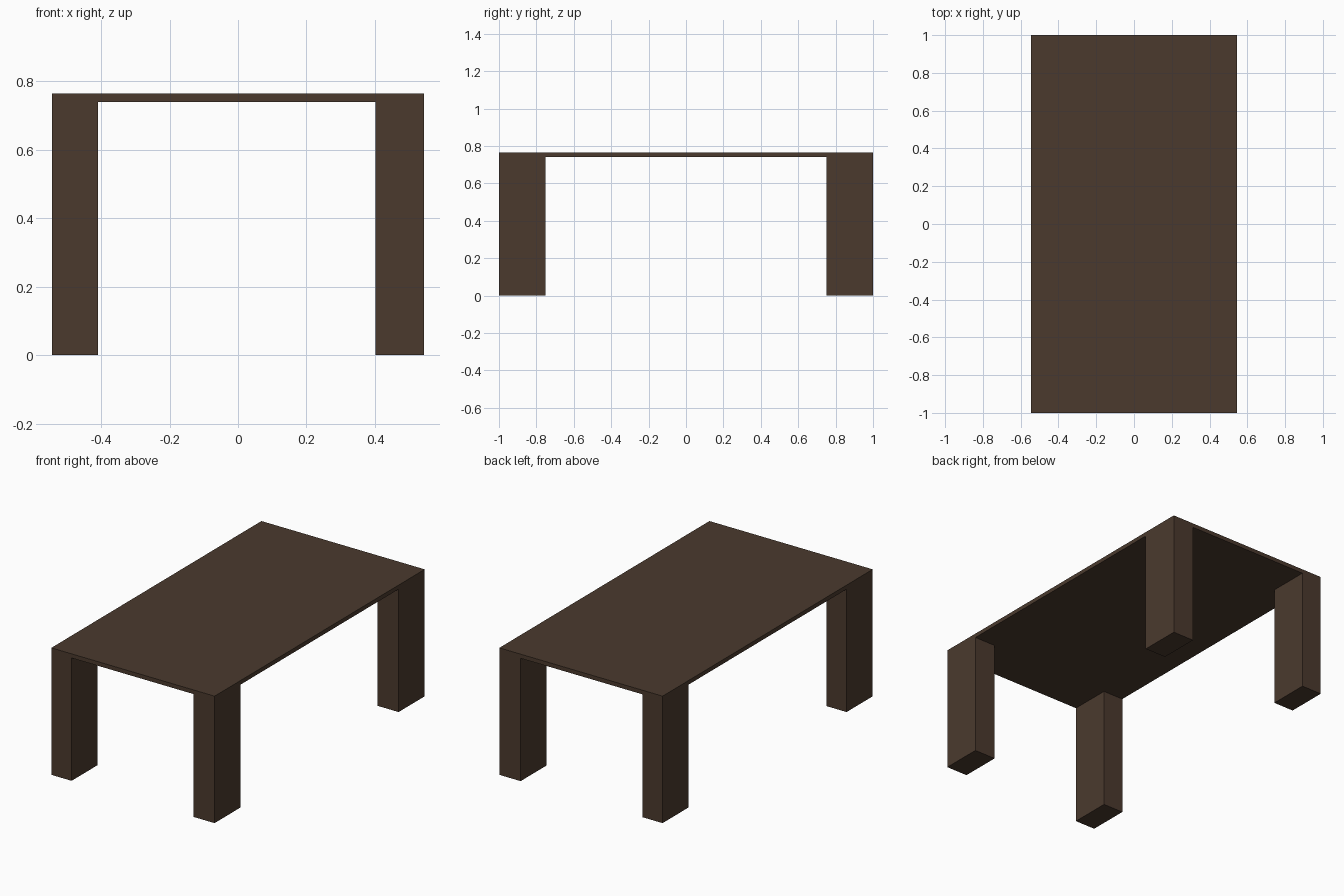
import bpy

if "Cube" in bpy.data.objects:
    bpy.data.objects.remove(bpy.data.objects["Cube"])

# Overall dimensions
HX, HY = 0.544, 1.0
TOP, UNDER = 0.765, 0.74
LEFT_IN, RIGHT_IN = -0.409, 0.402   # inner faces of the legs along x
LEG_IN_Y = 0.752                    # inner faces of the legs along y

wood = bpy.data.materials.new("dark brown wood")
wood.diffuse_color = (0.07, 0.042, 0.027, 1)
wood.use_nodes = True
wood.node_tree.nodes["Principled BSDF"].inputs["Base Color"].default_value = wood.diffuse_color


def box(name, x0, x1, y0, y1, z0, z1):
    bpy.ops.mesh.primitive_cube_add(
        size=1, location=((x0 + x1) / 2, (y0 + y1) / 2, (z0 + z1) / 2))
    ob = bpy.context.object
    ob.name = name
    ob.scale = (x1 - x0, y1 - y0, z1 - z0)
    bpy.ops.object.transform_apply(location=False, rotation=False, scale=True)
    ob.data.materials.append(wood)
    return ob


# Thin table top
box("table_top", -HX, HX, -HY, HY, UNDER, TOP)

# Four blocky legs, flush with the corners
for side, x0, x1 in (("left", -HX, LEFT_IN), ("right", RIGHT_IN, HX)):
    for end, y0, y1 in (("front", -HY, -LEG_IN_Y), ("back", LEG_IN_Y, HY)):
        box(f"{end}_{side}_leg", x0, x1, y0, y1, 0, UNDER)
